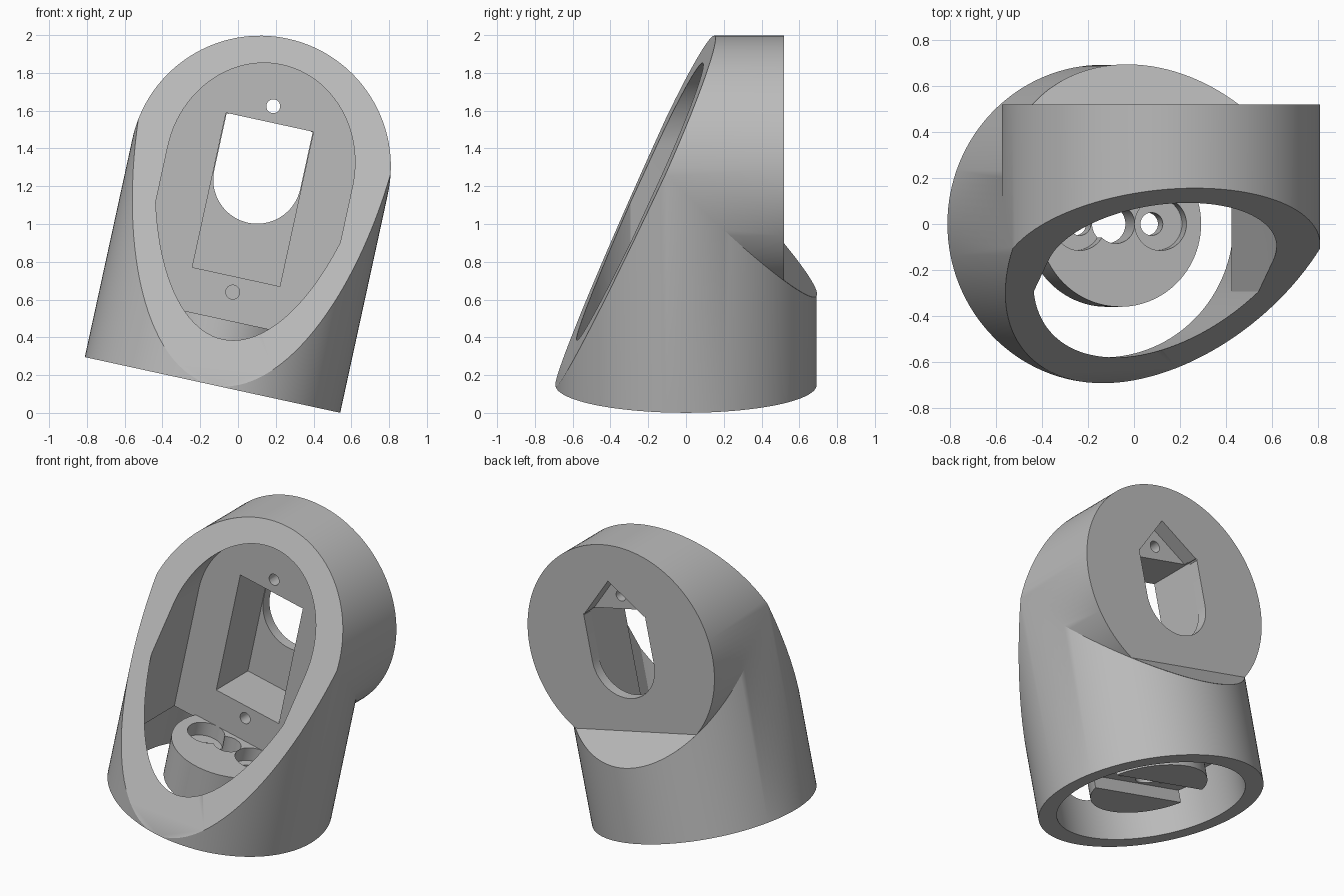
import bpy, bmesh
from math import cos, sin, pi, radians
from mathutils import Matrix

old = bpy.data.objects.get("Cube")
if old:
    bpy.data.objects.remove(old, do_unlink=True)

R, RI, AXIS_H, BACK = 0.692, 0.58, 1.184, 0.52   # outer and inner radius, elbow height, back face
CHAMBER = 0.115                                  # front of the thick back wall
TILT = Matrix.Translation((-0.135, 0, 0.148)) @ Matrix.Rotation(radians(12.3), 4, 'Y')

grey = bpy.data.materials.new("plain_grey")
grey.use_nodes = True
grey.diffuse_color = (0.5, 0.5, 0.5, 1)
grey.node_tree.nodes["Principled BSDF"].inputs["Base Color"].default_value = (0.5, 0.5, 0.5, 1)


def loft(name, rings):
    """Closed solid through a list of equal-length rings."""
    bm = bmesh.new()
    loops = [[bm.verts.new(p) for p in ring] for ring in rings]
    for a, b in zip(loops, loops[1:]):
        for i in range(len(a)):
            j = (i + 1) % len(a)
            bm.faces.new((a[i], a[j], b[j], b[i]))
    bm.faces.new(loops[0])
    bm.faces.new(loops[-1])
    bmesh.ops.recalc_face_normals(bm, faces=bm.faces)
    mesh = bpy.data.meshes.new(name)
    bm.to_mesh(mesh)
    bm.free()
    mesh.materials.append(grey)
    ob = bpy.data.objects.new(name, mesh)
    bpy.context.collection.objects.link(ob)
    return ob


def prism(name, pts, axis, lo, hi):
    """Extrude a 2D outline along one axis."""
    place = {'x': lambda a, b, t: (t, a, b),
             'y': lambda a, b, t: (a, t, b),
             'z': lambda a, b, t: (a, b, t)}[axis]
    return loft(name, [[place(a, b, t) for a, b in pts] for t in (lo, hi)])


def arc(cx, cy, rx, ry, start=0, end=2 * pi, n=48, closed=True):
    steps = n if closed else n - 1
    return [(cx + rx * cos(start + (end - start) * i / steps),
             cy + ry * sin(start + (end - start) * i / steps)) for i in range(n)]


def rect(a0, a1, b0, b1):
    return [(a0, b0), (a1, b0), (a1, b1), (a0, b1)]


def elbow(name, r, end):
    """Mitred pipe bend: upright leg, then a leg running to the back."""
    c = arc(0, 0, r, r, n=128)
    return loft(name, [[(x, y, 0) for x, y in c],
                       [(x, y, AXIS_H - y) for x, y in c],
                       [(x, end, AXIS_H - y) for x, y in c]])


def boolean(ob, tool, op='DIFFERENCE'):
    mod = ob.modifiers.new("cut", 'BOOLEAN')
    mod.object, mod.operation, mod.solver = tool, op, 'EXACT'
    deps = bpy.context.evaluated_depsgraph_get()
    mesh = bpy.data.meshes.new_from_object(ob.evaluated_get(deps))
    ob.modifiers.clear()
    ob.data = mesh
    bpy.data.objects.remove(tool, do_unlink=True)


# Outer elbow shell, trimmed at the back face and by the slanted front
body = elbow("elbow_housing", R, 1.5)
m = AXIS_H + 0.002
boolean(body, prism("back_trim", [(BACK, m - BACK), (BACK, 4), (3, 4), (3, m - 3)], 'x', -2, 2))
slope = 0.452
boolean(body, prism("front_trim", [(-R - slope, -1), (-R + 3 * slope, 3), (-4, 3), (-4, -1)],
                    'x', -2, 2))

# Main chamber: flat sides with an arched top, kept inside the inner bore
chamber = elbow("chamber", RI, 1.0)
arch = [(-0.5, 0.32), (0.5, 0.32)] + arc(0, AXIS_H, 0.5, 0.55, 0, pi, 49, False)
boolean(chamber, prism("arch", arch, 'y', -2, CHAMBER), 'INTERSECT')
boolean(body, chamber)

# Round socket in the base
boolean(body, prism("socket", arc(0, 0, RI, RI, n=128), 'z', -1, 0.335))

# Motor pocket, U-shaped window, peaked recess and screw holes in the back wall
boolean(body, prism("pocket", rect(-0.237, 0.237, 0.586, 1.423), 'y', 0, 0.45))
window = [(0.233, 1.42), (-0.233, 1.42)] + arc(0, 1.112, 0.233, 0.233, pi, 2 * pi, 33, False)
boolean(body, prism("window", window, 'y', 0.4, 1))
boolean(body, prism("peak", [(-0.235, 1.41), (0.235, 1.41), (0, 1.64)], 'y', 0.42, 1))
for height, depth in ((1.51, 1), (0.503, 0.35)):
    boolean(body, prism("screw", arc(0, height, 0.037, 0.037, n=24), 'y', 0, depth))

# Round horn mount hanging inside the base
mount = prism("horn_mount", arc(0, 0, 0.36, 0.36, n=96), 'z', 0.08, 0.352)
boolean(mount, prism("horn_slot", rect(-0.5, 0.5, -0.1, 0.1), 'z', 0, 0.16))
boolean(mount, prism("centre_hole", arc(-0.02, 0, 0.085, 0.085), 'z', 0, 1))
for side in (-1, 1):
    boolean(mount, prism("bore", arc(side * 0.18, 0, 0.115, 0.115), 'z', 0.26, 1))
    boolean(mount, prism("hole", arc(side * 0.16, 0, 0.05, 0.05, n=24), 'z', 0, 1))

# Lean the finished parts and shade them
for ob in (body, mount):
    ob.data.transform(TILT)
    ob.data.name = ob.name
    bpy.ops.object.select_all(action='DESELECT')
    ob.select_set(True)
    bpy.context.view_layer.objects.active = ob
    bpy.ops.object.shade_smooth_by_angle(angle=radians(25))
